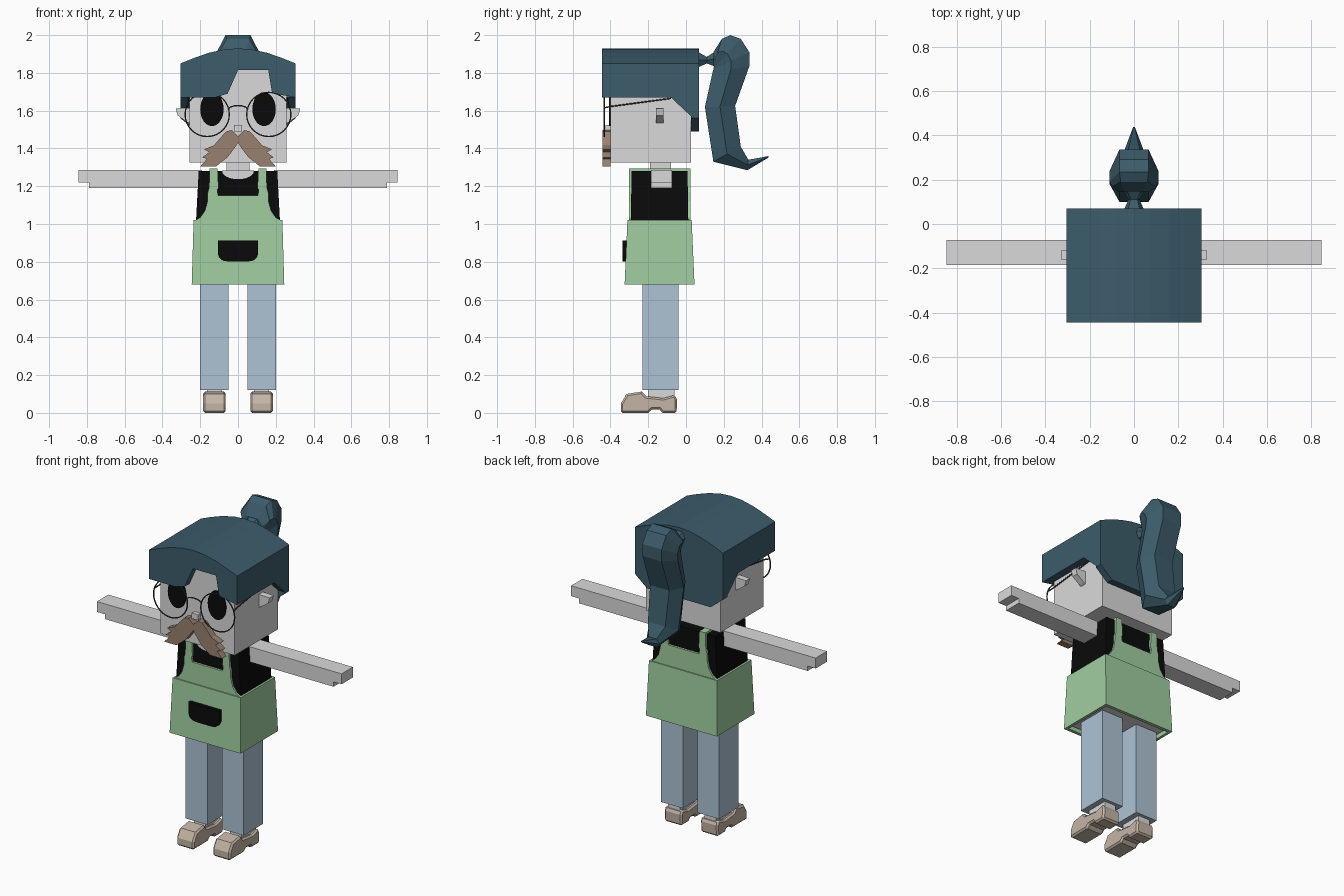
import bpy, bmesh, math
from mathutils import Vector

cube = bpy.data.objects.get("Cube")
if cube:
    bpy.data.objects.remove(cube, do_unlink=True)


def material(name, r, g, b):
    m = bpy.data.materials.new(name)
    m.use_nodes = True
    m.diffuse_color = (r, g, b, 1)
    m.node_tree.nodes["Principled BSDF"].inputs["Base Color"].default_value = (r, g, b, 1)
    return m


SKIN = material("pale_grey", .70, .70, .70)
HAIR = material("slate_blue", .045, .107, .145)
GREEN = material("apron_green", .35, .61, .35)
DENIM = material("light_denim", .42, .55, .66)
SHOE = material("sand", .55, .46, .38)
BROWN = material("brown", .32, .22, .16)
BLACK = material("black", .003, .003, .003)
METAL = material("dark_grey", .05, .05, .05)


def finish(obj, mat, mirror=False):
    obj.data.materials.append(mat)
    if mirror:
        obj.modifiers.new("Mirror", 'MIRROR')
    return obj


def loft(name, rings, mat, mirror=False, closed=False):
    """Skin a list of equal point rings; closed joins last ring to first."""
    bm = bmesh.new()
    vs = [[bm.verts.new(p) for p in ring] for ring in rings]
    n = len(rings[0])
    pairs = list(zip(vs, vs[1:])) + ([(vs[-1], vs[0])] if closed else [])
    for a, b in pairs:
        for i in range(n):
            j = (i + 1) % n
            bm.faces.new((a[i], a[j], b[j], b[i]))
    if not closed:
        bm.faces.new(vs[0])
        bm.faces.new(vs[-1])
    bmesh.ops.recalc_face_normals(bm, faces=bm.faces)
    mesh = bpy.data.meshes.new(name)
    bm.to_mesh(mesh)
    bm.free()
    obj = bpy.data.objects.new(name, mesh)
    bpy.context.collection.objects.link(obj)
    return finish(obj, mat, mirror)


def prism(name, pts, axis, lo, hi, mat, mirror=False):
    """Extrude a flat outline: axis y takes (x, z) points, axis x takes (y, z)."""
    def at(p, d):
        return (p[0], d, p[1]) if axis == 'y' else (d, p[0], p[1])
    return loft(name, [[at(p, d) for p in pts] for d in (lo, hi)], mat, mirror)


def rect(x0, x1, y0, y1, z):
    return [(x0, y0, z), (x1, y0, z), (x1, y1, z), (x0, y1, z)]


def box(name, x0, x1, y0, y1, z0, z1, mat, mirror=False):
    return loft(name, [rect(x0, x1, y0, y1, z0), rect(x0, x1, y0, y1, z1)], mat, mirror)


def sym(half):
    """Complete a right-hand outline, listed top to bottom, with its mirror image."""
    return half + [(-x, z) for x, z in reversed(half) if x > 0]


def oval(cx, cz, rx, rz, start=0, end=2 * math.pi, n=24):
    return [(cx + rx * math.cos(start + (end - start) * i / n),
             cz + rz * math.sin(start + (end - start) * i / n)) for i in range(n)]


def wire(name, pts, mat, radius, mirror=False):
    cu = bpy.data.curves.new(name, 'CURVE')
    cu.dimensions = '3D'
    cu.bevel_depth = radius
    cu.bevel_resolution = 1
    sp = cu.splines.new('POLY')
    sp.points.add(len(pts) - 1)
    for p, co in zip(sp.points, pts):
        p.co = (*co, 1)
    obj = bpy.data.objects.new(name, cu)
    bpy.context.collection.objects.link(obj)
    return finish(obj, mat, mirror)


# Legs, feet and shoes
box("legs", .05, .20, -.23, -.04, .12, .70, DENIM, True)
box("feet", .085, .165, -.20, -.06, .06, .121, SKIN, True)
sole = [(-.345, 0), (-.345, .05), (-.315, .10), (-.235, .113), (-.21, .088), (-.12, .078),
        (-.06, .095), (-.047, .07), (-.05, 0), (-.125, 0), (-.14, .018), (-.18, .018), (-.2, 0)]
shoes = prism("shoes", sole, 'x', .065, .185, SHOE, True)
bev = shoes.modifiers.new("Bevel", 'BEVEL')
bev.width, bev.segments, bev.limit_method = .01, 1, 'ANGLE'
bev.angle_limit = math.radians(60)

# Torso, neck and arms
box("hips", -.215, .215, -.29, .01, .695, .74, SKIN)
loft("shirt", [rect(-.222, .222, -.292, .012, .74), rect(-.222, .222, -.292, .012, 1.02),
               rect(-.208, .208, -.288, .008, 1.28)], BLACK)
prism("neckline", oval(0, 1.282, .085, .045, math.pi, 2 * math.pi, 12) + [(.085, 1.282)],
      'y', -.296, -.287, SKIN)
box("neck", -.06, .06, -.19, -.08, 1.26, 1.34, SKIN)
prism("arms", [(.19, 1.285), (.845, 1.285), (.845, 1.22), (.79, 1.22), (.79, 1.19), (.19, 1.19)],
      'y', -.185, -.073, SKIN, True)

# Apron: hollow skirt, bibs front and back, shoulder straps, pocket
loft("apron_skirt", [rect(-.245, .245, -.325, .045, .68), rect(-.235, .235, -.31, .03, 1.02),
                     rect(-.222, .222, -.29, .01, 1.02), rect(-.228, .228, -.305, .025, .68)],
     GREEN, closed=True)
bib = sym([(0, 1.15), (.105, 1.15), (.11, 1.18), (.103, 1.19), (.108, 1.293), (.15, 1.293),
           (.153, 1.19), (.16, 1.17), (.162, 1.12), (.175, 1.07), (.20, 1.035), (.234, 1.015),
           (0, 1.015)])
prism("apron_bib_front", bib, 'y', -.303, -.285, GREEN)
prism("apron_bib_back", bib, 'y', .005, .023, GREEN)
box("apron_straps", .108, .15, -.285, .005, 1.278, 1.293, GREEN, True)
prism("pocket", sym([(0, .913), (.107, .913), (.107, .84), (.098, .82), (.08, .806),
                     (.055, .802), (0, .802)]), 'y', -.337, -.312, BLACK)

# Head, ears, eyes, nose
box("head", -.257, .257, -.40, .027, 1.325, 1.86, SKIN)
prism("ears", [(.25, 1.615), (.33, 1.612), (.32, 1.575), (.27, 1.54), (.25, 1.53)],
      'y', -.16, -.12, SKIN, True)
prism("eyes", oval(.138, 1.608, .062, .09), 'y', -.408, -.399, BLACK, True)
box("nose", -.022, .022, -.425, -.40, 1.49, 1.525, SKIN)

# Moustache
prism("moustache", sym([(0, 1.465), (.032, 1.497), (.063, 1.49), (.09, 1.46), (.127, 1.417),
                        (.18, 1.395), (.153, 1.38), (.19, 1.352), (.164, 1.345), (.20, 1.305),
                        (.116, 1.305), (.053, 1.355), (.016, 1.405), (0, 1.43)]),
      'y', -.442, -.40, BROWN)

# Spectacles
ring = [(x, -.433, z) for x, z in oval(.163, 1.58, .117, .117, n=32)]
wire("spectacle_rims", ring, METAL, .004, True).data.splines[0].use_cyclic_u = True
wire("spectacle_bridge", [(x, -.433, z) for x, z in oval(0, 1.605, .052, .022, 0, math.pi, 8)]
     + [(-.052, -.433, 1.605)], METAL, .004)
wire("spectacle_temples", [(.275, -.433, 1.615), (.268, -.40, 1.622), (.262, -.08, 1.665)],
     METAL, .004, True)

# Hair: arched crown with front, side and back panels
arch = [(.305, 1.85), (.23, 1.88), (.155, 1.906), (.075, 1.924), (0, 1.93)]
arch += [(-x, z) for x, z in reversed(arch[:-1])]
prism("hair_crown", arch, 'y', -.40, .027, HAIR)
prism("hair_fringe", arch + [(-.305, 1.67), (-.12, 1.67), (-.055, 1.69), (0, 1.815), (.16, 1.815),
                             (.18, 1.695), (.22, 1.685), (.305, 1.67)], 'y', -.445, -.40, HAIR)
prism("hair_sides", [(-.40, 1.85), (.027, 1.85), (.027, 1.57), (-.08, 1.67), (-.40, 1.67)],
      'x', .255, .305, HAIR, True)
prism("hair_back", arch + [(-.305, 1.56), (-.22, 1.49), (.22, 1.49), (.305, 1.56)],
      'y', .027, .07, HAIR)


# Ponytail: knot and a hexagonal lock, each ring given by its inner and outer point
def hexagon(inner, outer, w):
    a, b = Vector((0, *inner)), Vector((0, *outer))
    m, x = (a + b) / 2, Vector((w, 0, 0))
    return [a - x * .6, a + x * .6, m + x, b + x * .6, b - x * .6, m - x]


loft("ponytail_knot", [hexagon((.065, 1.83), (.065, 1.91), .045),
                       hexagon((.11, 1.85), (.11, 1.885), .025),
                       hexagon((.15, 1.835), (.15, 1.91), .05)], HAIR)
loft("ponytail", [hexagon(*r) for r in [
    ((.144, 1.84), (.145, 1.91), .07), ((.146, 1.835), (.19, 1.98), .10),
    ((.148, 1.83), (.235, 2.0), .11), ((.146, 1.825), (.29, 1.98), .11),
    ((.144, 1.815), (.335, 1.91), .11), ((.14, 1.80), (.335, 1.835), .11),
    ((.10, 1.62), (.26, 1.625), .11), ((.145, 1.33), (.29, 1.41), .10),
    ((.325, 1.285), (.33, 1.34), .045), ((.437, 1.352), (.438, 1.36), .004)]], HAIR)
